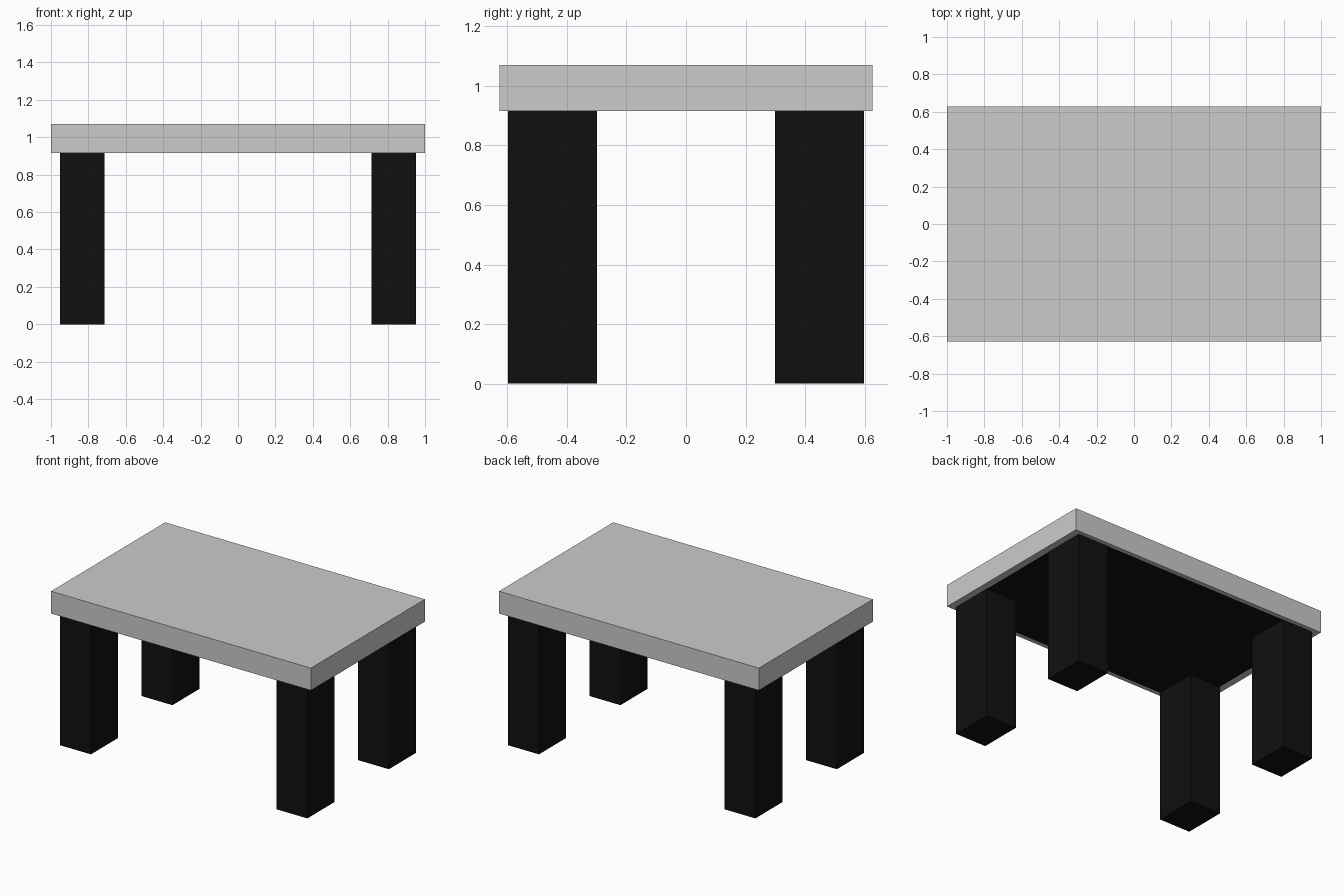
import bpy, bmesh
from mathutils import Matrix, Vector

if "Cube" in bpy.data.objects:
    bpy.data.objects.remove(bpy.data.objects["Cube"])

BOTTOM, TOP = 0.915, 1.07

black = bpy.data.materials.new("black")
black.diffuse_color = (0.005, 0.005, 0.005, 1)
black.use_nodes = True
black.node_tree.nodes["Principled BSDF"].inputs["Base Color"].default_value = black.diffuse_color
grey = bpy.data.materials.new("grey")
grey.diffuse_color = (0.8, 0.8, 0.8, 1)
grey.use_nodes = True
grey.node_tree.nodes["Principled BSDF"].inputs["Base Color"].default_value = grey.diffuse_color


def box_bmesh(lo, hi):
    lo, hi = Vector(lo), Vector(hi)
    bm = bmesh.new()
    bmesh.ops.create_cube(bm, size=1, matrix=Matrix.LocRotScale((lo + hi) / 2, None, hi - lo))
    return bm


def finish(bm, name, materials):
    mesh = bpy.data.meshes.new(name)
    bm.to_mesh(mesh)
    bm.free()
    for mat in materials:
        mesh.materials.append(mat)
    obj = bpy.data.objects.new(name, mesh)
    bpy.context.collection.objects.link(obj)
    return obj


# Table top with a flush black panel inset in its underside
bm = box_bmesh((-1, -0.627, BOTTOM), (1, 0.627, TOP))
bm.normal_update()
under = min(bm.faces, key=lambda f: f.calc_center_median().z)
bmesh.ops.inset_individual(bm, faces=[under], thickness=0.03)
for v in under.verts:
    v.co.x = 0.952 if v.co.x > 0 else -0.952
    v.co.y = 0.597 if v.co.y > 0 else -0.597
under.material_index = 1
finish(bm, "table_top", [grey, black])

# Four square legs standing at the corners of the panel
for y_name, y0, y1 in (("front", -0.597, -0.299), ("back", 0.299, 0.597)):
    for x_name, x0, x1 in (("left", -0.952, -0.714), ("right", 0.714, 0.952)):
        finish(box_bmesh((x0, y0, 0), (x1, y1, BOTTOM)), f"{y_name}_{x_name}_leg", [black])
